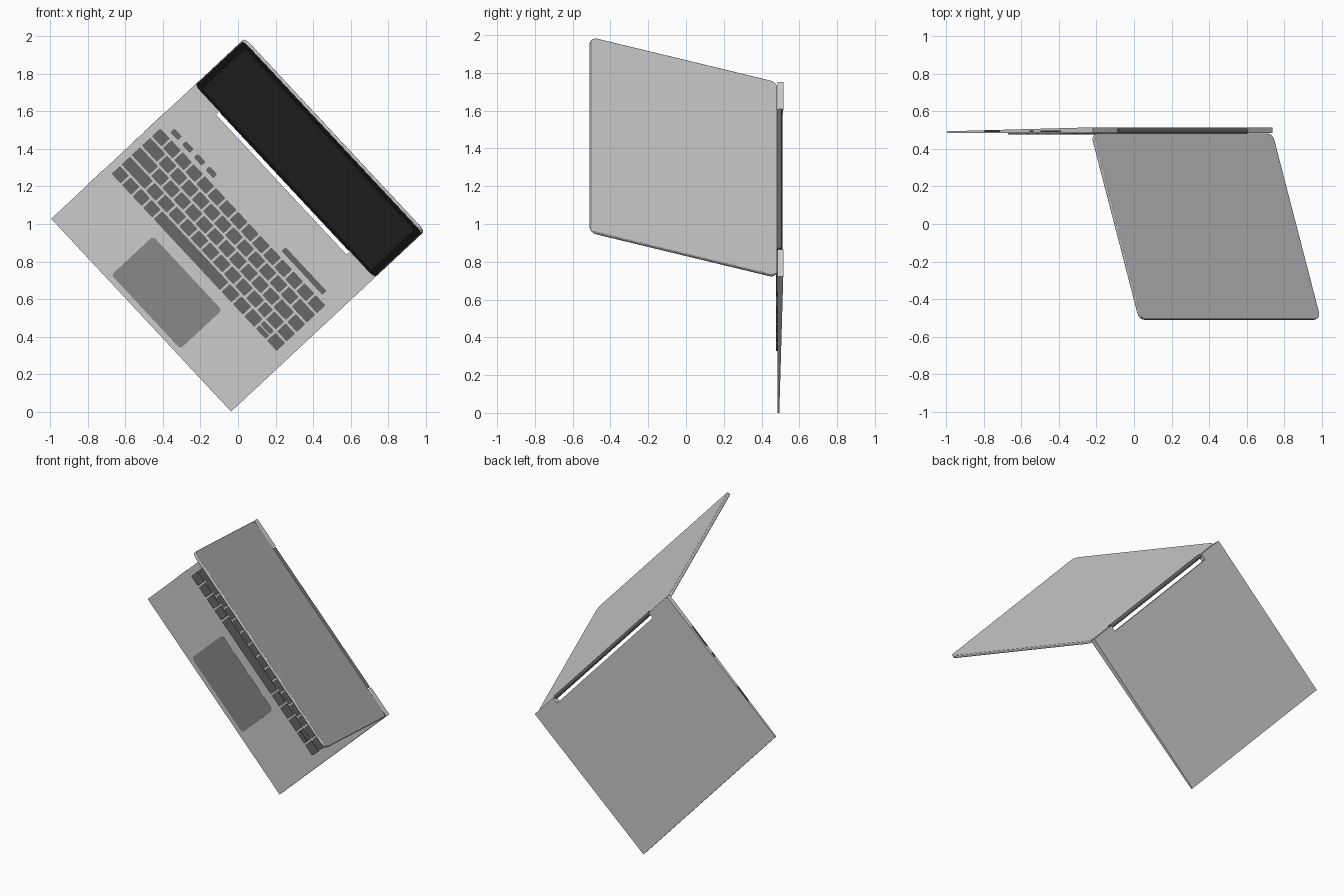
import bpy, bmesh, math
from mathutils import Matrix

if "Cube" in bpy.data.objects:
    bpy.data.objects.remove(bpy.data.objects["Cube"])

# Base frame: X along the width, Y from front edge to hinge, Z out of the keyboard (world -y)
A = math.radians(47)
c, s = math.cos(A), math.sin(A)
BASE = Matrix(((c, s, 0, -0.995), (0, 0, -1, 0.484), (-s, c, 0, 1.028), (0, 0, 0, 1)))
# Lid frame: Y up the screen, Z out of the screen face
LID = BASE @ Matrix.Translation((0, 1.045, 0.006)) @ Matrix.Rotation(math.radians(70.5), 4, 'X')
W, D = 1.405, 1.06


def grey(name, v):
    m = bpy.data.materials.new(name)
    m.diffuse_color = (v, v, v, 1)
    m.use_nodes = True
    m.node_tree.nodes["Principled BSDF"].inputs["Base Color"].default_value = m.diffuse_color
    return m


KEY, PAD = grey("key_grey", 0.14), grey("pad_grey", 0.25)
BEZEL, SCREEN = grey("bezel_black", 0.028), grey("screen_dark", 0.08)


def rounded(x0, x1, y0, y1, r, n=6):
    """Outline of a rectangle with rounded corners."""
    if r == 0:
        return [(x0, y0), (x1, y0), (x1, y1), (x0, y1)]
    pts = []
    for i, (cx, cy) in enumerate(((x1 - r, y1 - r), (x0 + r, y1 - r), (x0 + r, y0 + r), (x1 - r, y0 + r))):
        for k in range(n + 1):
            a = math.pi / 2 * (i + k / n)
            pts.append((cx + r * math.cos(a), cy + r * math.sin(a)))
    return pts


def prism(bm, outline, z0, z1):
    """Extrude an outline; z0 may be a function of y for a sloped underside."""
    low = z0 if callable(z0) else (lambda y: z0)
    bot = [bm.verts.new((x, y, low(y))) for x, y in outline]
    top = [bm.verts.new((x, y, z1)) for x, y in outline]
    bm.faces.new(top)
    bm.faces.new(bot[::-1])
    n = len(outline)
    for i in range(n):
        j = (i + 1) % n
        bm.faces.new((bot[i], bot[j], top[j], top[i]))


def part(name, outlines, z0, z1, frame, mat=None, smooth=True):
    bm = bmesh.new()
    for o in outlines:
        prism(bm, o, z0, z1)
    me = bpy.data.meshes.new(name)
    bm.to_mesh(me)
    bm.free()
    ob = bpy.data.objects.new(name, me)
    bpy.context.collection.objects.link(ob)
    ob.matrix_world = frame
    if mat:
        me.materials.append(mat)
    if smooth:
        bpy.ops.object.select_all(action='DESELECT')
        ob.select_set(True)
        bpy.context.view_layer.objects.active = ob
        bpy.ops.object.shade_smooth_by_angle(angle=math.radians(30))
    return ob


# Wedge-shaped base with a hinge notch in the back edge
N0, N1, NV = 0.193, 1.212, 1.02
part("base", [[(0, 0), (W, 0), (W, D), (N1, D), (N1, NV), (N0, NV), (N0, D), (0, D)]],
     lambda y: -0.010 - 0.021 * y / D, 0, BASE, smooth=False)

# Touchpad
part("touchpad", [rounded(0.438, 0.976, 0.03, 0.333, 0.02)], -0.002, 0.001, BASE, PAD)

# Keyboard rows, listed front to back as key widths in units (15 per row)
KX, KY, U, P, G = 0.038, 0.392, 0.0868, 0.0735, 0.006
rows = [[0.95] * 4 + [6.1] + [1.03] * 3 + [1.01, 1],
        [2.2] + [1] * 10 + [0.8, 1, 1],
        [1.75] + [1] * 11 + [1.25, 1],
        [1.5] + [1] * 12 + [1.5],
        [1] * 15]
keys = []
for r, widths in enumerate(rows):
    x, y = KX, KY + r * P
    for i, w in enumerate(widths):
        x1 = x + w * U
        if r == 0 and i == 8:  # split half-height arrow keys
            spans = ((y + G, y + P / 2 - 0.003), (y + P / 2 + 0.003, y + P - G))
        else:
            spans = ((y + G, y + P - G),)
        keys += [rounded(x + G, x1 - G, a, b, 0.006, 3) for a, b in spans]
        x = x1
part("keys", keys, -0.002, 0.007, BASE, KEY)

# Small buttons and strip above the keyboard
buttons = [rounded(u - 0.03, u + 0.03, 0.778, 0.808, 0.008, 3) for u in (0.125, 0.217, 0.309, 0.401)]
buttons.append(rounded(0.963, 1.282, 0.78, 0.81, 0.006, 3))
part("shortcut_buttons", buttons, -0.002, 0.004, BASE, KEY)

# Ports in the left side
part("side_ports", [rounded(-0.0015, 0.01, a, b, 0) for a, b in ((0.27, 0.38), (0.60, 0.63), (0.68, 0.83))],
     -0.013, -0.005, BASE, BEZEL, smooth=False)

# Hinge barrel
bpy.ops.mesh.primitive_cylinder_add(vertices=24, radius=0.013, depth=N1 - N0 - 0.012)
hinge = bpy.context.object
hinge.name = "hinge_barrel"
hinge.matrix_world = BASE @ Matrix.Translation(((N0 + N1) / 2, 1.055, -0.011)) @ Matrix.Rotation(math.pi / 2, 4, 'Y')
hinge.data.materials.append(KEY)
bpy.ops.object.shade_smooth_by_angle(angle=math.radians(30))

# Lid shell with softened outer edge, bezel and screen
lid = part("lid", [rounded(0, W, 0, 1.05, 0.04)], -0.018, 0, LID)
bev = lid.modifiers.new("soft_edge", 'BEVEL')
bev.width, bev.segments, bev.limit_method = 0.004, 2, 'ANGLE'
part("bezel", [rounded(0.005, W - 0.005, 0.005, 1.045, 0.036)], -0.002, 0.001, LID, BEZEL)
part("screen", [rounded(0.044, W - 0.044, 0.055, 0.985, 0)], -0.001, 0.002, LID, SCREEN, smooth=False)
